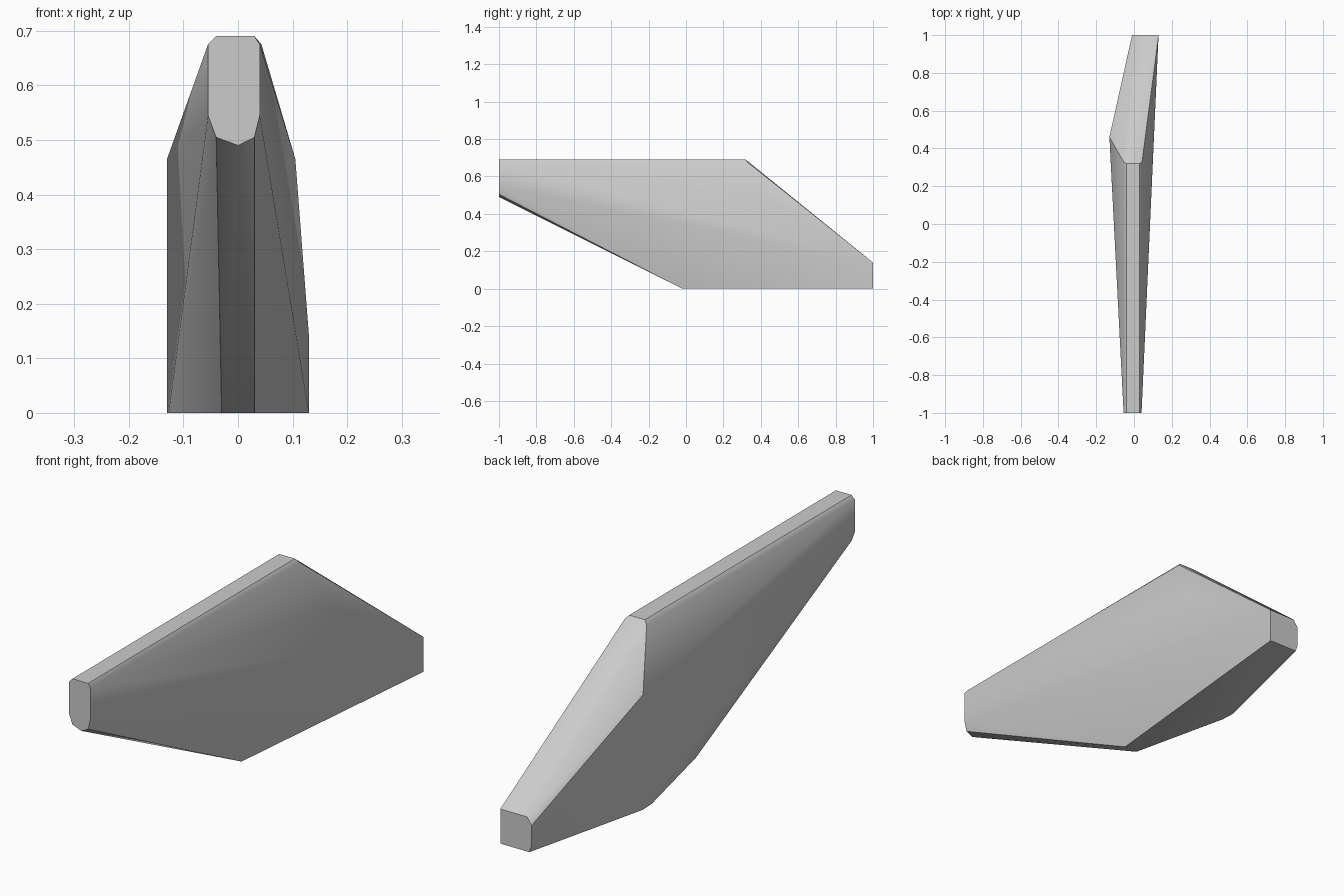
import bpy
import bmesh
import math

cube = bpy.data.objects.get("Cube")
if cube:
    bpy.data.objects.remove(cube, do_unlink=True)

# Single plain grey
grey = bpy.data.materials.new("plain_grey")
grey.use_nodes = True
colour = (0.6, 0.6, 0.6, 1.0)
grey.diffuse_color = colour
grey.node_tree.nodes["Principled BSDF"].inputs["Base Color"].default_value = colour

# Small chamfered end at the front, as (x, z)
front_end = [(-0.04, 0.69), (0.03, 0.69), (0.04, 0.675), (0.04, 0.545),
             (0.03, 0.505), (0.0, 0.49), (-0.04, 0.505), (-0.055, 0.545),
             (-0.055, 0.675)]

# Blunt end at the back, as (x, z)
back_end = [(0.13, 0.14), (0.13, 0.0), (0.0, 0.0), (-0.01, 0.03),
            (-0.01, 0.11), (0.01, 0.14)]

# Crest, swollen flank and keel between the ends, as (x, y, z)
crest = [(-0.04, 0.32, 0.69), (0.03, 0.32, 0.69),
         (-0.055, 0.33, 0.675), (0.043, 0.33, 0.675)]
flank = [(-0.13, 0.46, 0.465), (0.105, 0.45, 0.465),
         (-0.13, 0.46, 0.0), (-0.127, 0.40, 0.0)]
keel = [(-0.03, -0.02, 0.0), (0.03, -0.02, 0.0)]

points = [(x, -1.0, z) for x, z in front_end]
points += [(x, 1.0, z) for x, z in back_end]
points += crest + flank + keel

# Wrap the sections in one closed skin
bm = bmesh.new()
for p in points:
    bm.verts.new(p)
hull = bmesh.ops.convex_hull(bm, input=bm.verts[:])
loose = [v for v in bm.verts if not v.link_faces]
bmesh.ops.delete(bm, geom=loose, context='VERTS')
bmesh.ops.dissolve_limit(bm, angle_limit=math.radians(0.5),
                         verts=bm.verts[:], edges=bm.edges[:])
bmesh.ops.recalc_face_normals(bm, faces=bm.faces[:])

mesh = bpy.data.meshes.new("fin_body")
bm.to_mesh(mesh)
bm.free()
mesh.materials.append(grey)
fin = bpy.data.objects.new("fin_body", mesh)
bpy.context.collection.objects.link(fin)

# Soft sides with crisp ends, crest and underside
bpy.ops.object.select_all(action='DESELECT')
fin.select_set(True)
bpy.context.view_layer.objects.active = fin
bpy.ops.object.shade_smooth_by_angle(angle=math.radians(30))
